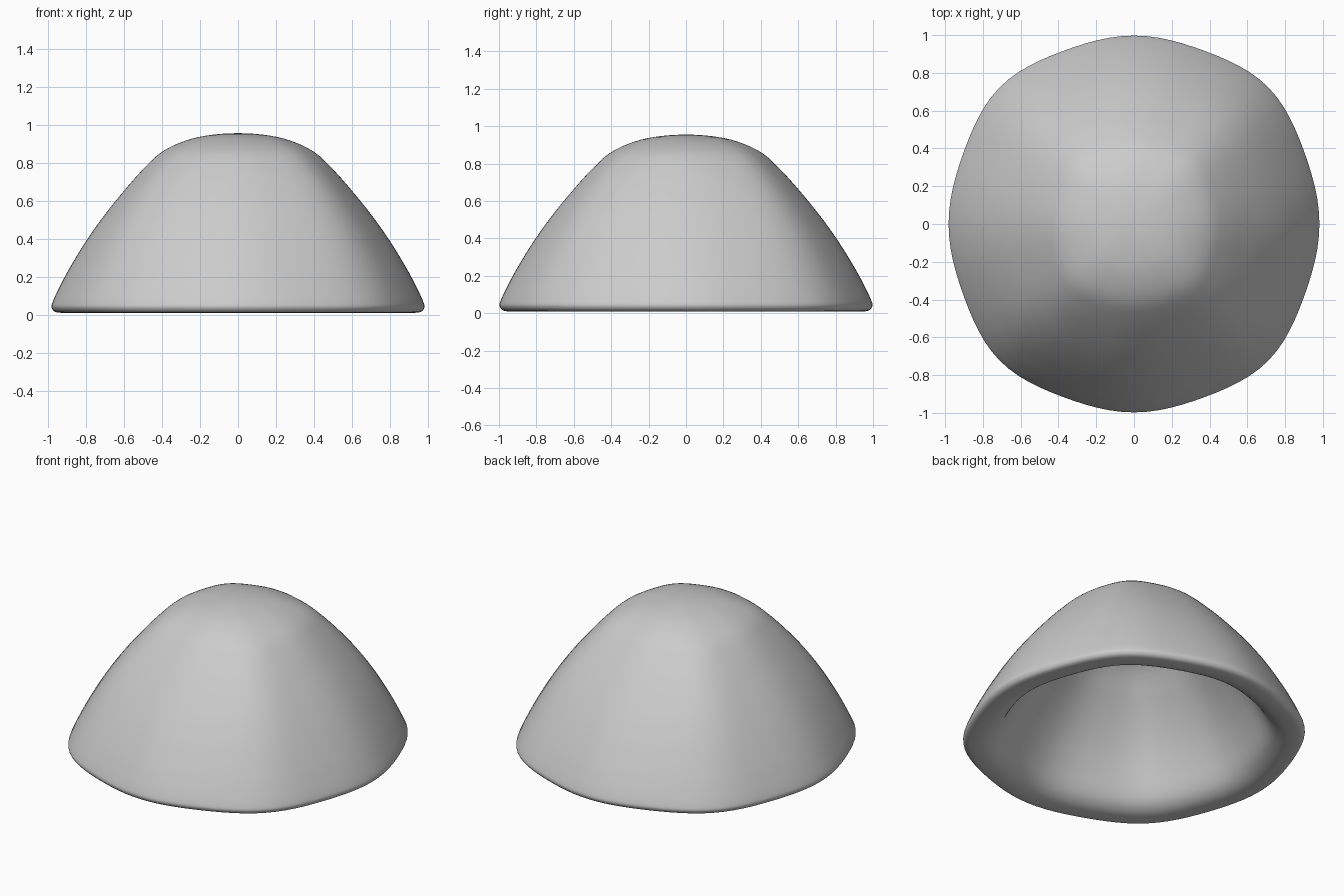
import bpy, bmesh, math
from mathutils import Vector

if "Cube" in bpy.data.objects:
    bpy.data.objects.remove(bpy.data.objects["Cube"])

# Shell section from outer apex, round the rim, to inner apex:
# (half-width on the axis, height, diagonal-to-axis ratio)
PROFILE = [
    (0.00, 0.955, 1.03), (0.14, 0.946, 1.03), (0.27, 0.918, 1.04),
    (0.40, 0.857, 1.055), (0.50, 0.765, 1.06), (0.60, 0.652, 1.06),
    (0.70, 0.528, 1.052), (0.80, 0.387, 1.04), (0.895, 0.23, 1.03),
    (0.952, 0.12, 1.026), (0.978, 0.06, 1.025), (0.981, 0.038, 1.025),
    (0.968, 0.018, 1.025), (0.94, 0.010, 1.025), (0.88, 0.013, 1.025),
    (0.835, 0.028, 1.025), (0.795, 0.058, 1.025), (0.76, 0.105, 1.027),
    (0.71, 0.20, 1.03), (0.64, 0.32, 1.04), (0.55, 0.445, 1.052),
    (0.45, 0.565, 1.06), (0.325, 0.70, 1.055), (0.21, 0.76, 1.04),
    (0.11, 0.782, 1.03), (0.00, 0.79, 1.03),
]
STEPS = 4        # rings between profile points
SEG = 12         # points per octagon side
Y_STRETCH = 1.016
PINCH = 0.016    # flattens the sides between axis and diagonal


def smooth_profile(points):
    """Hermite curve through the points, flat at both poles."""
    p = [Vector(q) for q in points]
    mirror = Vector((-1, 1, 1))
    p = [p[1] * mirror] + p + [p[-2] * mirror]
    t = [0.0]
    for a, b in zip(p, p[1:]):
        t.append(t[-1] + (b - a).length ** 0.7)
    slope = [None] + [(p[i + 1] - p[i - 1]) / (t[i + 1] - t[i - 1])
                      for i in range(1, len(p) - 1)]
    out = []
    for i in range(1, len(p) - 2):
        h = t[i + 1] - t[i]
        for k in range(STEPS):
            s = k / STEPS
            out.append(p[i] * (2*s**3 - 3*s**2 + 1) + slope[i] * h * (s**3 - 2*s**2 + s)
                       + p[i + 1] * (3*s**2 - 2*s**3) + slope[i + 1] * h * (s**3 - s**2))
    out.append(p[-2])
    return out


def soft_octagon(axis, diag):
    """Closed cubic B-spline reaching the given axis and diagonal radii."""
    m, n = 2 / 3, math.sqrt(0.5) / 3
    det = m * m - n * n
    ca, cd = (m * axis - n * diag) / det, (m * diag - n * axis) / det
    ctrl = []
    for i in range(8):
        r, ang = (cd if i % 2 else ca), i * math.pi / 4
        ctrl.append(Vector((r * math.cos(ang), r * math.sin(ang))))
    pts = []
    for i in range(8):
        c = [ctrl[(i + j - 1) % 8] for j in range(4)]
        for k in range(SEG):
            s = k / SEG
            q = (c[0] * (1 - s)**3 + c[1] * (3*s**3 - 6*s**2 + 4)
                 + c[2] * (-3*s**3 + 3*s**2 + 3*s + 1) + c[3] * s**3) / 6
            pts.append(q * (1 - PINCH * math.sin(math.pi * s) ** 2))
    return pts


# Loft the hollow dome
bm = bmesh.new()
section = smooth_profile(PROFILE)
rings = []
for r, z, k in section[1:-1]:
    rings.append([bm.verts.new((q.x, q.y * Y_STRETCH, z)) for q in soft_octagon(r, r * k)])
count = 8 * SEG
for a, b in zip(rings, rings[1:]):
    for i in range(count):
        j = (i + 1) % count
        bm.faces.new((a[i], b[i], b[j], a[j]))

# Close the outer and inner poles
for ring, z in ((rings[0], section[0].y), (rings[-1], section[-1].y)):
    pole = bm.verts.new((0, 0, z))
    for i in range(count):
        bm.faces.new((pole, ring[i], ring[(i + 1) % count]))
bmesh.ops.recalc_face_normals(bm, faces=bm.faces)
for f in bm.faces:
    f.smooth = True

mesh = bpy.data.meshes.new("hollow_dome")
bm.to_mesh(mesh)
bm.free()
dome = bpy.data.objects.new("hollow_dome", mesh)
bpy.context.collection.objects.link(dome)
